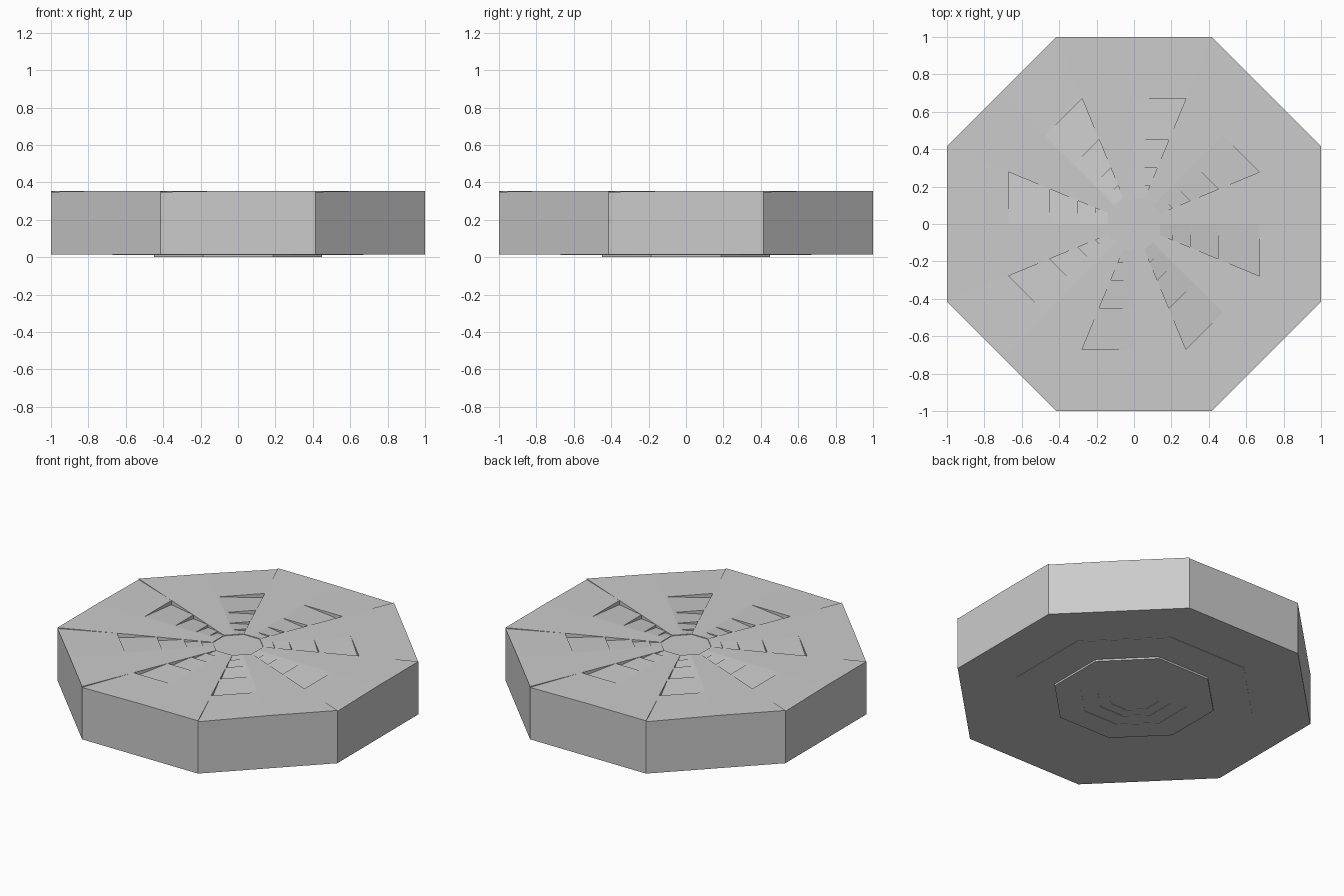
import bpy, bmesh
from math import cos, sin, tan, pi, radians

if "Cube" in bpy.data.objects:
    bpy.data.objects.remove(bpy.data.objects["Cube"])

TOP = 0.355
# apothems of the nested octagons, with underside level and corner dip of each ring
APOTHEM = [1.0, 0.67, 0.45, 0.30, 0.205, 0.14]
BOTTOM = [0.014, 0.012, 0.0, 0.002, 0.004]
DIP = [0.006, 0.028, 0.025, 0.018, 0.012]


def corner(a, k):
    """Corner k of an octagon with apothem a."""
    r = a / cos(pi / 8)
    t = radians(22.5 + 45 * k)
    return r * cos(t), r * sin(t)


def finish(name, bm):
    bmesh.ops.recalc_face_normals(bm, faces=bm.faces)
    mesh = bpy.data.meshes.new(name)
    bm.to_mesh(mesh)
    bm.free()
    ob = bpy.data.objects.new(name, mesh)
    bpy.context.collection.objects.link(ob)
    return ob


# Nested rings of eight overlapping blades, each dipping at its leading corner
for i, (outer, inner) in enumerate(zip(APOTHEM, APOTHEM[1:])):
    bm = bmesh.new()
    for k in range(8):
        o0, o1 = corner(outer, k), corner(outer, k + 1)
        n0, n1 = corner(inner, k), corner(inner, k + 1)
        om = ((o0[0] + o1[0]) / 2, (o0[1] + o1[1]) / 2)
        nm = ((n0[0] + n1[0]) / 2, (n0[1] + n1[1]) / 2)
        outline = [o0, om, o1, n1, nm, n0]
        top = [bm.verts.new((x, y, TOP - (DIP[i] if j == 0 else 0)))
               for j, (x, y) in enumerate(outline)]
        low = [bm.verts.new((x, y, BOTTOM[i])) for x, y in outline]
        for j in range(6):
            n = (j + 1) % 6
            bm.faces.new((top[j], low[j], low[n], top[n]))
        for ring in (top, low):
            bm.faces.new((ring[0], ring[1], ring[4], ring[5]))
            bm.faces.new((ring[1], ring[2], ring[3], ring[4]))
    finish(f"blade_ring_{i + 1}", bm)

# Central octagonal plug
bm = bmesh.new()
rings = [[bm.verts.new((*corner(APOTHEM[-1], k), z)) for k in range(8)]
         for z in (0.006, TOP - 0.004)]
for ring in rings:
    bm.faces.new(ring)
for k in range(8):
    n = (k + 1) % 8
    bm.faces.new((rings[0][k], rings[0][n], rings[1][n], rings[1][k]))
finish("center_plug", bm)
